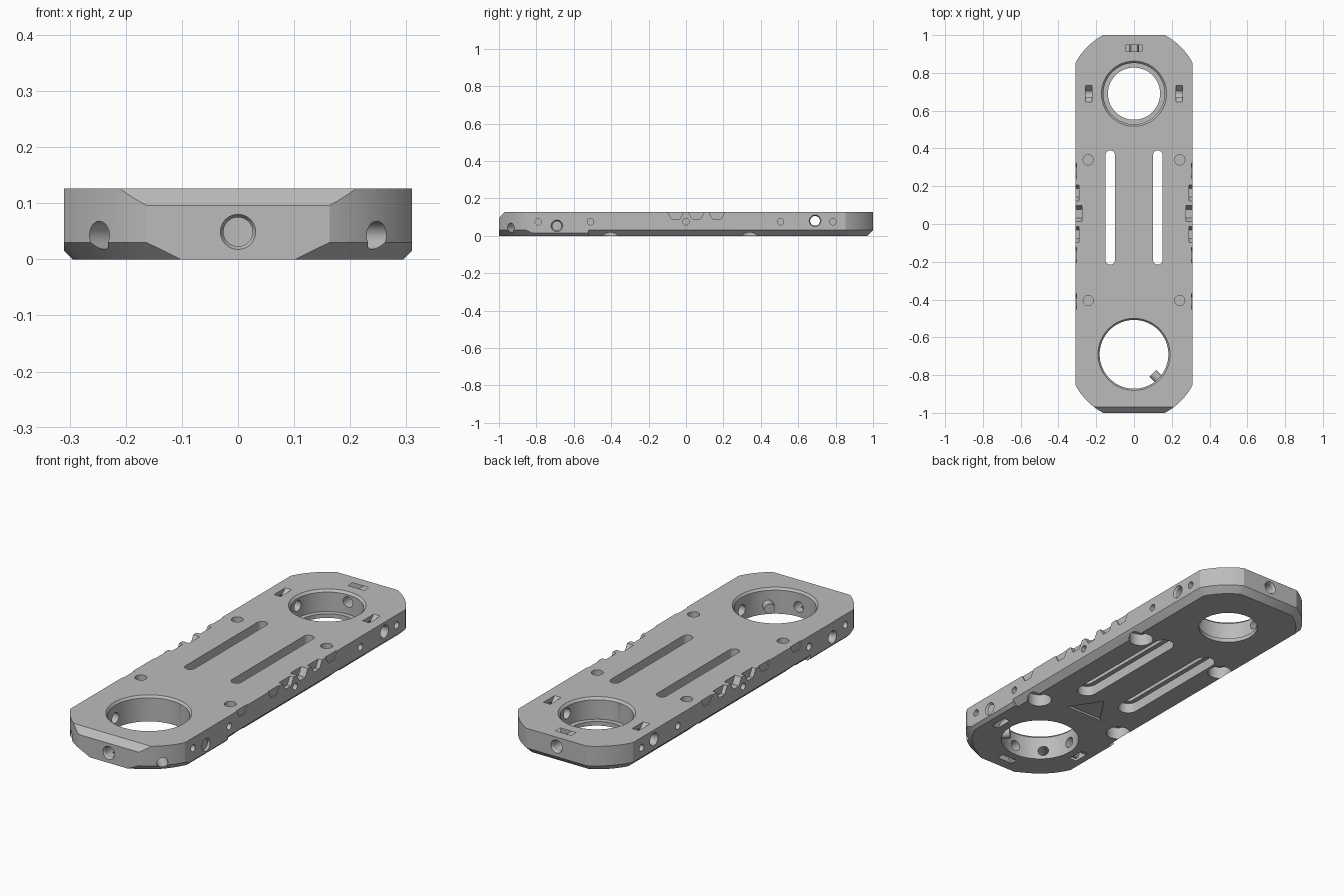
import bpy
import bmesh
import math
from mathutils import Vector, Matrix

if "Cube" in bpy.data.objects:
    bpy.data.objects.remove(bpy.data.objects["Cube"], do_unlink=True)

HALF_W, TOP, RING_Y, END_R, CHAMFER = 0.31, 0.126, 0.69, 0.35, 0.03

grey = bpy.data.materials.new("machined_grey")
grey.use_nodes = True
grey.diffuse_color = (0.5, 0.5, 0.5, 1)
grey.node_tree.nodes["Principled BSDF"].inputs["Base Color"].default_value = (0.5, 0.5, 0.5, 1)


def make_object(name, bm):
    bmesh.ops.recalc_face_normals(bm, faces=bm.faces)
    mesh = bpy.data.meshes.new(name)
    bm.to_mesh(mesh)
    bm.free()
    mesh.materials.append(grey)
    obj = bpy.data.objects.new(name, mesh)
    bpy.context.collection.objects.link(obj)
    return obj


def slice_off(bm, point, normal):
    """Cut away everything on the normal side of a plane and cap the cut."""
    geom = bm.verts[:] + bm.edges[:] + bm.faces[:]
    cut = bmesh.ops.bisect_plane(bm, geom=geom, dist=1e-6, plane_co=point,
                                 plane_no=normal, clear_outer=True)
    edges = [e for e in cut["geom_cut"] if isinstance(e, bmesh.types.BMEdge) and e.is_boundary]
    if edges:
        bmesh.ops.holes_fill(bm, edges=edges, sides=0)


# Plate body: a block trimmed by round corners and chamfers
bm = bmesh.new()
bmesh.ops.create_cube(bm, size=1, matrix=Matrix.Translation((0, 0, TOP / 2))
                      @ Matrix.Diagonal((2 * HALF_W, 2, TOP, 1)))
first = math.acos(HALF_W / END_R)
last = math.pi / 2 - first
STEPS = 10
for sx in (1, -1):
    for sy in (1, -1):
        for i in range(STEPS):
            a = first + (last - first) * (i + 0.5) / STEPS
            out = Vector((sx * math.cos(a), sy * math.sin(a), 0))
            centre = Vector((0, sy * RING_Y, 0))
            slice_off(bm, centre + out * END_R, out)
            slice_off(bm, centre + out * (END_R - CHAMFER), out - Vector((0, 0, 1)))
    slice_off(bm, (sx * (HALF_W - 0.015), 0, 0), (sx, 0, -1))
slice_off(bm, (0, 1 - CHAMFER, 0), (0, 1, -1))
slice_off(bm, (0, -0.97, TOP), (0, -1, 1))
plate = make_object("plate", bm)


def carve(bm):
    cutter = make_object("cutter", bm)
    cutter.hide_render = True
    mod = plate.modifiers.new("cut", "BOOLEAN")
    mod.operation = "DIFFERENCE"
    mod.solver = "EXACT"
    mod.object = cutter
    bpy.context.view_layer.objects.active = plate
    bpy.ops.object.modifier_apply(modifier=mod.name)
    bpy.data.objects.remove(cutter, do_unlink=True)


def drill(start, end, r1, r2=None, sides=32):
    """Round or tapered hole between two points."""
    start, end = Vector(start), Vector(end)
    axis = end - start
    bm = bmesh.new()
    bmesh.ops.create_cone(bm, cap_ends=True, segments=sides, radius1=r1,
                          radius2=r1 if r2 is None else r2, depth=axis.length,
                          matrix=Matrix.Translation((start + end) / 2)
                          @ axis.to_track_quat("Z", "Y").to_matrix().to_4x4())
    carve(bm)


def prism(points, sweep):
    """Cut with a polygon swept along a vector."""
    bm = bmesh.new()
    face = bm.faces.new([bm.verts.new(p) for p in points])
    new = bmesh.ops.extrude_face_region(bm, geom=[face])["geom"]
    bmesh.ops.translate(bm, vec=sweep, verts=[v for v in new if isinstance(v, bmesh.types.BMVert)])
    carve(bm)


def slot(x, y0, y1, r, z0, z1):
    """Long slot with round ends."""
    points = []
    for i in range(26):
        a = math.pi * (i if i < 13 else i - 1) / 12
        y = y1 - r if i < 13 else y0 + r
        points.append((x + r * math.cos(a), y + r * math.sin(a), z0))
    prism(points, (0, 0, z1 - z0))


def vee(x, y, z, along, across, up):
    """V-shaped pocket opening towards up."""
    centre, along, across = Vector((x, y, z)), Vector(along), Vector(across)
    lift = Vector((0, 0, up * 0.01))
    reach = along * 0.053
    tip = Vector((0, 0, -up * 0.043))
    prism([centre + lift + reach - across * 0.018, centre + tip - across * 0.018,
           centre + lift - reach - across * 0.018], across * 0.036)


# Deeper lower chamfer along the sides behind the front ring
for s in (1, -1):
    prism([(s * x, -0.52, z) for x, z in ((0.27, -0.01), (0.33, 0.05), (0.33, -0.01))], (0, 1.6, 0))

# Front ring opening, and rear ring opening with a ledge
drill((0, -RING_Y, -0.1), (0, -RING_Y, 0.2), 0.182, sides=96)
drill((0, -RING_Y, TOP - 0.012), (0, -RING_Y, TOP + 0.004), 0.181, 0.194, 96)
drill((0, RING_Y, -0.1), (0, RING_Y, 0.2), 0.138, sides=96)
drill((0, RING_Y, 0.02), (0, RING_Y, 0.2), 0.162, sides=96)
drill((0, RING_Y, TOP - 0.012), (0, RING_Y, TOP + 0.004), 0.161, 0.176, 96)

# Cross holes through the sides, with countersunk mouths
for y, z in ((-RING_Y, 0.053), (RING_Y, 0.08)):
    drill((-0.4, y, z), (0.4, y, z), 0.026)
    for s in (1, -1):
        drill((s * 0.316, y, z), (s * 0.3, y, z), 0.035, 0.0255)

# End holes and front corner holes
for s, z in ((-1, 0.049), (1, 0.08)):
    drill((0, s * 1.05, z), (0, s * 0.75, z), 0.026)
    drill((0, s * 1.006, z), (0, s * 0.99, z), 0.035, 0.0255)
for s in (1, -1):
    drill((s * 0.28, -RING_Y - 0.28, 0.043), (s * 0.1, -RING_Y - 0.1, 0.043), 0.025)

for s in (1, -1):
    # Long slots, widened underneath
    slot(s * 0.126, -0.215, 0.39, 0.025, -0.05, 0.2)
    slot(s * 0.126, -0.24, 0.415, 0.048, -0.05, 0.05)
    # Screw holes on top and head recesses underneath
    for y in (0.34, -0.405):
        drill((s * 0.242, y, -0.05), (s * 0.242, y, 0.06), 0.056)
        drill((s * 0.242, y, 0.066), (s * 0.242, y, 0.2), 0.027)
    # Small blind holes along the sides
    for y in (-0.79, -0.51, 0, 0.505, 0.785):
        drill((s * 0.36, y, 0.075), (s * 0.26, y, 0.075), 0.017, sides=20)
    # Grip notches on the upper edges, deepest in the middle
    for y, depth in ((0.055, 0.036), (-0.055, 0.02), (0.165, 0.02),
                     (0.28, 0.005), (-0.165, 0.005), (-0.41, 0.005)):
        prism([(s * (HALF_W - depth), y + dy, z) for dy, z in
               ((-0.05, 0.14), (-0.022, 0.09), (0.022, 0.09), (0.05, 0.14))], (s * 0.1, 0, 0))

# V pockets: above at the rear, below at the front
for s, z in ((1, TOP), (-1, 0)):
    vee(0, s * 0.93, z, (1, 0, 0), (0, 1, 0), s)
    for x in (-0.24, 0.24):
        vee(x, s * RING_Y, z, (0, 1, 0), (1, 0, 0), s)

# Direction arrow recess underneath
prism([(-0.1, -0.37, -0.02), (0.1, -0.37, -0.02), (0, -0.22, -0.02)], (0, 0, 0.03))

# Smooth round walls, sharp edges
bpy.ops.object.select_all(action="DESELECT")
plate.select_set(True)
bpy.context.view_layer.objects.active = plate
bpy.ops.object.shade_smooth_by_angle(angle=math.radians(25))
